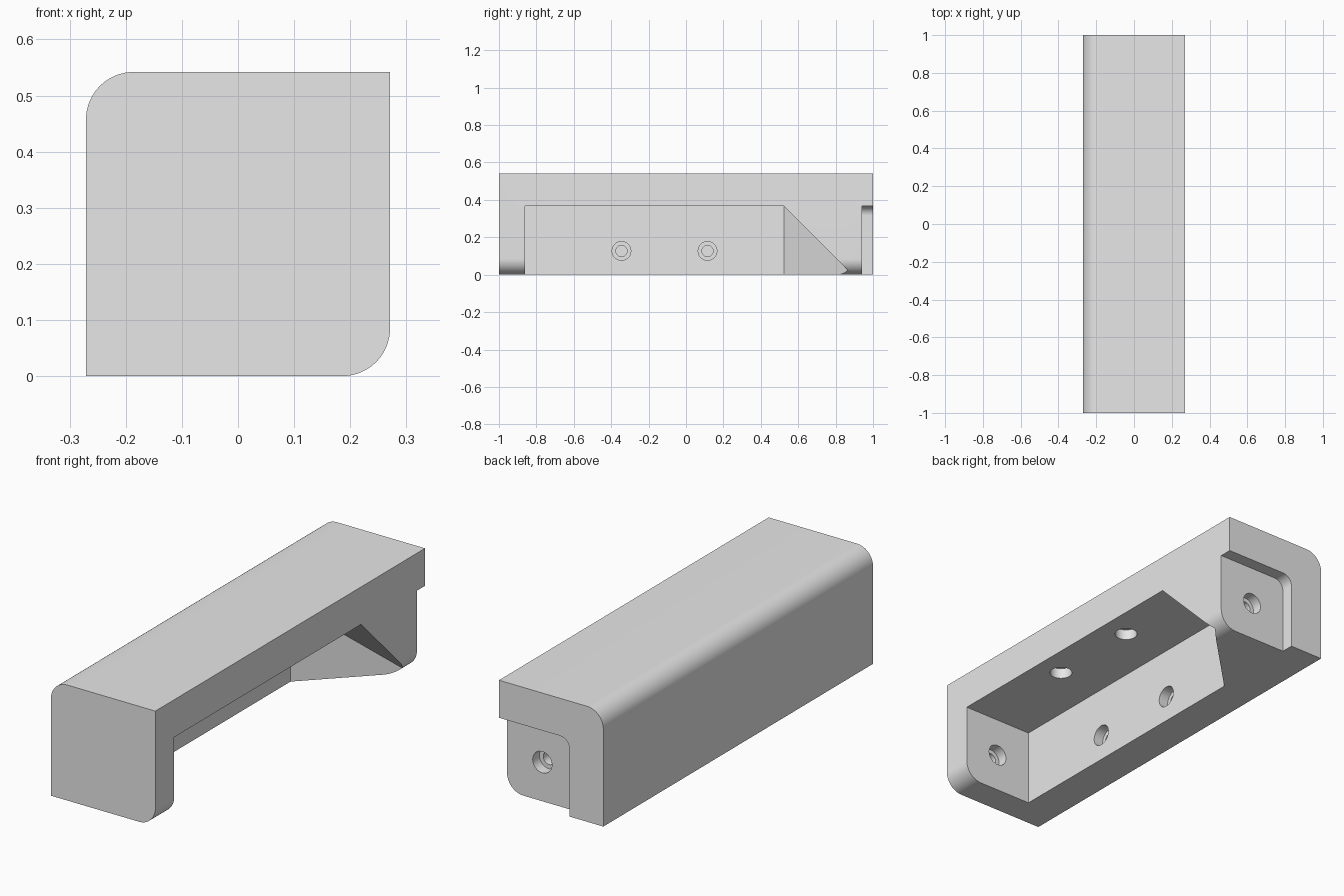
import bpy
import bmesh
import math
from mathutils import Vector

W = 0.271            # half width
H = 0.542            # height
WALL = -0.095        # inner face of the side wall
CEIL = 0.366         # underside of the top wall
FRONT, END = -0.86, 0.525   # straight part of the pocket
INSET = 0.94         # rear inset face

if "Cube" in bpy.data.objects:
    bpy.data.objects.remove(bpy.data.objects["Cube"], do_unlink=True)

grey = bpy.data.materials.new("light_grey")
grey.use_nodes = True
grey.diffuse_color = (0.8, 0.8, 0.8, 1)
grey.node_tree.nodes["Principled BSDF"].inputs["Base Color"].default_value = (0.8, 0.8, 0.8, 1)


def add_object(name, bm):
    bmesh.ops.recalc_face_normals(bm, faces=bm.faces)
    mesh = bpy.data.meshes.new(name)
    bm.to_mesh(mesh)
    bm.free()
    mesh.materials.append(grey)
    obj = bpy.data.objects.new(name, mesh)
    bpy.context.collection.objects.link(obj)
    return obj


def arc(cx, cz, r, start, steps=16):
    """Quarter arc, clockwise from the start angle in degrees."""
    angles = [math.radians(start - 90 * i / steps) for i in range(steps + 1)]
    return [(cx + r * math.cos(a), cz + r * math.sin(a)) for a in angles]


def rounded_prism(name, x0, x1, z0, z1, r, y0, y1):
    """Square bar along y with two opposite rounded corners."""
    outline = arc(x0 + r, z1 - r, r, 180) + [(x1, z1)]
    outline += arc(x1 - r, z0 + r, r, 0) + [(x0, z0)]
    bm = bmesh.new()
    face = bm.faces.new([bm.verts.new((x, y0, z)) for x, z in outline])
    moved = bmesh.ops.extrude_face_region(bm, geom=[face])["geom"]
    bmesh.ops.translate(bm, vec=(0, y1 - y0, 0),
                        verts=[v for v in moved if isinstance(v, bmesh.types.BMVert)])
    return add_object(name, bm)


def drill(point, direction, radius, depth):
    """Cylinder cutter going into a face."""
    d = Vector(direction)
    lead = 0.02
    bm = bmesh.new()
    bmesh.ops.create_cone(bm, cap_ends=True, segments=40, radius1=radius,
                          radius2=radius, depth=depth + lead)
    turn = Vector((0, 0, 1)).rotation_difference(d).to_matrix()
    bmesh.ops.rotate(bm, cent=(0, 0, 0), matrix=turn, verts=bm.verts)
    bmesh.ops.translate(bm, vec=Vector(point) + d * (depth - lead) / 2, verts=bm.verts)
    return add_object("hole_cutter", bm)


# Main bar
body = rounded_prism("bracket_body", -W, W, 0, H, 0.085, -1, 1)

# Corner pocket ending in a tapered point
size = 0.6
bm = bmesh.new()
for y in (FRONT, END):
    for x in (WALL, WALL + size):
        for z in (CEIL, CEIL - size):
            bm.verts.new((x, y, z))
bm.verts.new((WALL + size, END + size, CEIL - size))
bmesh.ops.convex_hull(bm, input=bm.verts)
cutters = [add_object("pocket_cutter", bm)]

# Rear inset with a rounded inner corner
cutters.append(rounded_prism("inset_cutter", WALL, WALL + size, CEIL - size, CEIL,
                             0.05, INSET, 1.1))

# Stepped blind holes: side wall, ceiling, and both ends
mid_x, mid_z = (WALL + W) / 2, CEIL / 2
low = 0.127
holes = [((mid_x, FRONT, mid_z), (0, -1, 0)), ((mid_x, INSET, mid_z), (0, -1, 0))]
for y in (-0.345, 0.115):
    holes.append(((WALL, y, low), (-1, 0, 0)))
    holes.append(((W - low, y, CEIL), (0, 0, 1)))
for point, direction in holes:
    cutters.append(drill(point, direction, 0.05, 0.05))
    cutters.append(drill(point, direction, 0.03, 0.1))

# Cut everything out of the bar
for cutter in cutters:
    cutter.hide_render = True
    mod = body.modifiers.new("cut", "BOOLEAN")
    mod.operation = "DIFFERENCE"
    mod.solver = "EXACT"
    mod.object = cutter
bpy.context.view_layer.update()
graph = bpy.context.evaluated_depsgraph_get()
result = bpy.data.meshes.new_from_object(body.evaluated_get(graph))
body.modifiers.clear()
body.data = result
result.materials.clear()
result.materials.append(grey)
for poly in result.polygons:
    poly.material_index = 0
for cutter in cutters:
    bpy.data.objects.remove(cutter, do_unlink=True)

# Smooth the rounded parts, keep the edges sharp
bpy.ops.object.select_all(action="DESELECT")
body.select_set(True)
bpy.context.view_layer.objects.active = body
bpy.ops.object.shade_smooth_by_angle(angle=math.radians(30))
